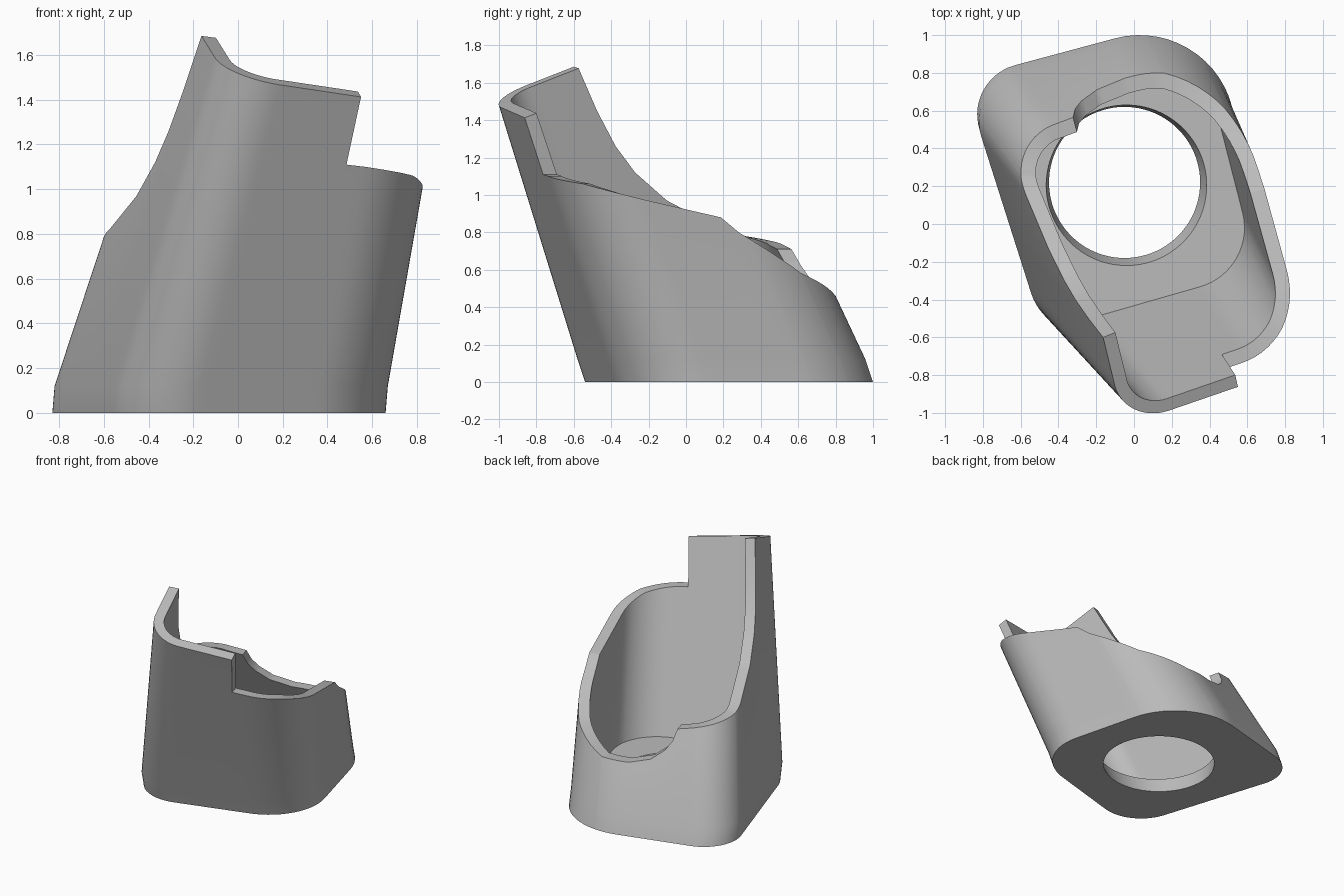
import bpy, bmesh, math
from mathutils import Vector

cube = bpy.data.objects.get("Cube")
if cube:
    bpy.data.objects.remove(cube)

FLOOR = 0.12                        # floor thickness
WALL = 0.085
FOOT_SHIFT = Vector((0.01, -0.04))  # lean inside the floor slab
LEAN = Vector((0.245, -0.37))       # sideways travel per unit of height
TAPER = -0.104                      # shrink per unit of height
NOTCH = 7.82                        # right end of the tall front lip
LIP = 5.58                          # left end of the tall front lip

# Rounded corners: centre, radius, start and end angle (front left of page, going round)
CORNERS = [
    ((0.25, 0.02), 0.41, -75, 14),
    ((0.03, 0.495), 0.505, 14, 105),
    ((-0.56, 0.58), 0.27, 105, 199),
    ((-0.26, -0.23), 0.31, 199, 285),
]

# Rim height around the outline (corner arcs and straight sides alternate)
RIM = [(0, 1.10), (0.5, 1.06), (0.75, 1.02), (1, 0.98), (1.86, 0.88), (2.08, 0.75),
       (2.37, 0.58), (2.79, 0.46), (3.09, 0.46), (3.4, 0.50), (3.6, 0.57), (3.7, 0.63),
       (3.77, 0.71), (4.1, 0.74), (4.8, 0.79), (5, 0.82), (5.3, 0.97), (5.45, 1.12),
       (5.52, 1.26), (5.56, 1.45), (LIP, 1.68), (NOTCH, 1.11), (8, 1.10)]


def corner_point(i, t, inset):
    centre, radius, a0, a1 = CORNERS[i % 4]
    a = math.radians(a0 + (a1 - a0) * t)
    return Vector(centre) + (radius - inset) * Vector((math.cos(a), math.sin(a)))


def outline(u, inset):
    """Footprint point: even segments are arcs, odd ones straight sides."""
    k, t = int(u) % 8, u % 1
    if k % 2 == 0:
        return corner_point(k // 2, t, inset)
    return corner_point(k // 2, 1, inset).lerp(corner_point(k // 2 + 1, 0, inset), t)


def rise(p, d):
    """Follow the leaning, tapering wall a height d above the floor."""
    q = p + (LEAN + TAPER * p) * d
    return (q.x, q.y, FLOOR + d)


def rim_point(u, p):
    if LIP <= u <= NOTCH:
        # Tall lip is cut square to the lean
        s = LEAN + TAPER * p
        d = (1.48 - FLOOR - 0.262 * (p.x - 0.12) + 0.328 * (p.y + 1)) / (1 + 0.262 * s.x - 0.328 * s.y)
        return rise(p, d)
    for (u0, z0), (u1, z1) in zip(RIM, RIM[1:]):
        if u0 <= u <= u1:
            return rise(p, z0 + (z1 - z0) * (u - u0) / (u1 - u0) - FLOOR)


def hole_point(p, centre, radius, z):
    q = Vector(centre) + (p - Vector(centre)).normalized() * radius
    return (q.x, q.y, z)


# Leaning cup: each column runs outside, over the rim, across the floor and down the hole
params = {round(i / 14, 4) for i in range(8 * 14)} | {u for u, z in RIM if u < 8}
params |= {NOTCH + 0.001}
bm = bmesh.new()
columns = []
for u in sorted(params):
    foot = outline(u, 0)
    outer = foot + FOOT_SHIFT
    inner = outline(u, WALL) + FOOT_SHIFT
    points = [
        (foot.x, foot.y, 0),
        rise(outer, 0),
        rim_point(u, outer),
        rim_point(u, inner),
        rise(inner, 0),
        hole_point(inner, (-0.04, 0.205), 0.425, FLOOR),
        hole_point(inner, (-0.05, 0.22), 0.40, 0),
    ]
    columns.append([bm.verts.new(p) for p in points])
for a, b in zip(columns, columns[1:] + columns[:1]):
    for j in range(len(a)):
        k = (j + 1) % len(a)
        bm.faces.new((a[j], b[j], b[k], a[k]))
bmesh.ops.recalc_face_normals(bm, faces=bm.faces)

mesh = bpy.data.meshes.new("leaning_cup")
bm.to_mesh(mesh)
bm.free()
cup = bpy.data.objects.new("leaning_cup", mesh)
bpy.context.collection.objects.link(cup)

# Plain grey
grey = bpy.data.materials.new("grey")
grey.use_nodes = True
colour = (0.5, 0.5, 0.5, 1)
grey.diffuse_color = colour
grey.node_tree.nodes["Principled BSDF"].inputs["Base Color"].default_value = colour
mesh.materials.append(grey)

bpy.ops.object.select_all(action='DESELECT')
cup.select_set(True)
bpy.context.view_layer.objects.active = cup
bpy.ops.object.shade_smooth_by_angle(angle=math.radians(30))
